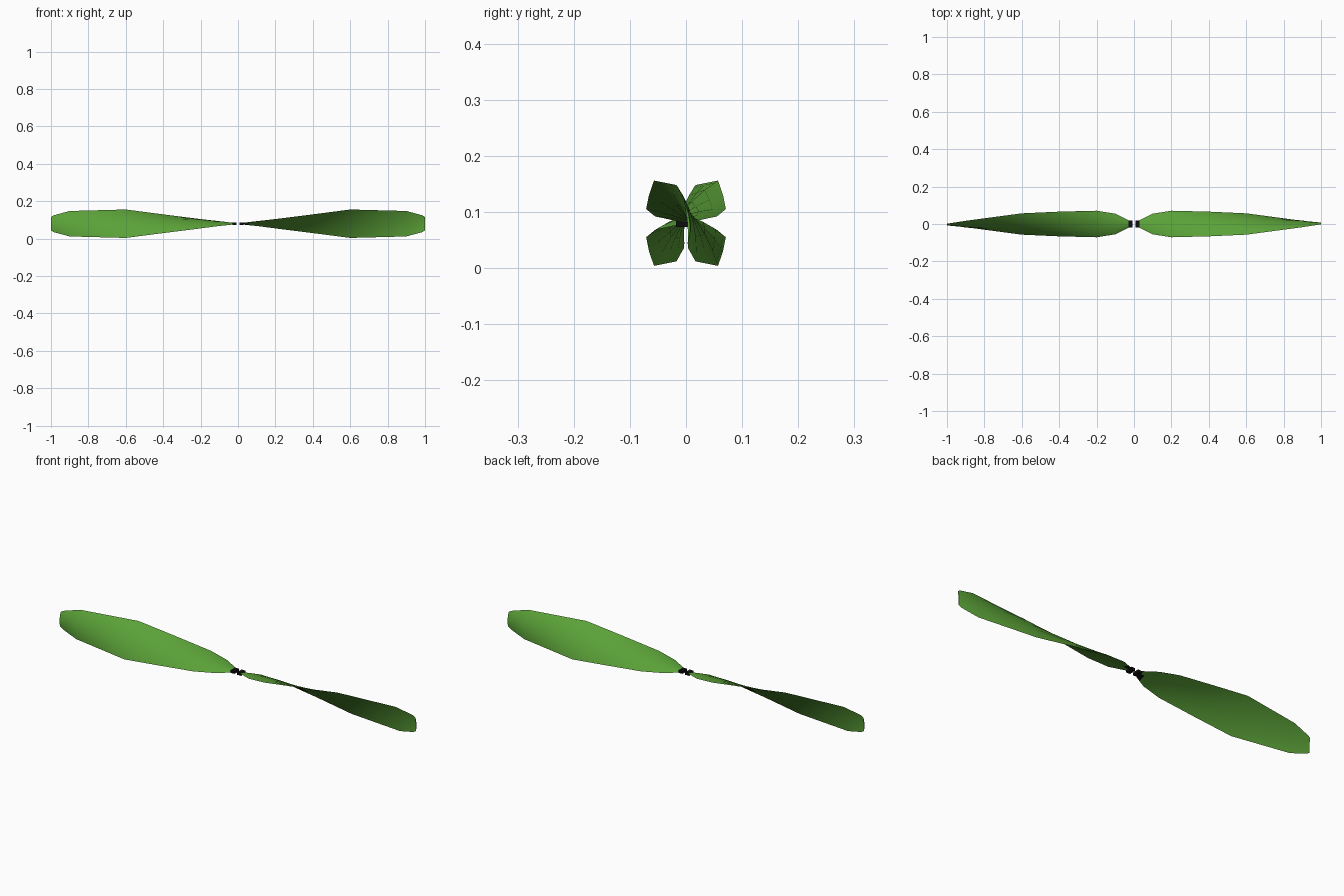
import bpy, bmesh, math
from mathutils import Vector

if "Cube" in bpy.data.objects:
    bpy.data.objects.remove(bpy.data.objects["Cube"])

CENTRE_Z = 0.08


def material(name, colour):
    m = bpy.data.materials.new(name)
    m.diffuse_color = (*colour, 1)
    m.use_nodes = True
    m.node_tree.nodes["Principled BSDF"].inputs["Base Color"].default_value = m.diffuse_color
    return m


green = material("leaf green", (0.105, 0.36, 0.04))
black = material("black", (0.004, 0.004, 0.004))

# blade stations: x, leading-edge half chord as (y, z) components
STATIONS = [(0.025, -0.018, 0.004), (0.06, -0.036, 0.008), (0.10, -0.055, 0.012),
            (0.20, -0.071, 0.025), (0.40, -0.066, 0.050), (0.60, -0.057, 0.076),
            (0.75, -0.037, 0.072), (0.90, -0.017, 0.068), (0.985, -0.004, 0.045),
            (1.0, -0.003, 0.036)]
N = 8


def section(x, ey, ez):
    """Thin cambered aerofoil loop: upper side, then back along the lower side."""
    edge = Vector((0, ey, ez))
    normal = Vector((0, ez, -ey))
    pts = []
    for i in range(2 * N):
        t = math.cos(math.pi * i / N)
        bulge = (1 - t * t) * (0.19 if i <= N else 0.07)
        pts.append(Vector((x, 0, 0)) + edge * t + normal * bulge)
    return pts


def finish(bm, name, turn):
    bmesh.ops.recalc_face_normals(bm, faces=bm.faces)
    mesh = bpy.data.meshes.new(name)
    bm.to_mesh(mesh)
    bm.free()
    mesh.materials.append(green)
    mesh.materials.append(black)
    ob = bpy.data.objects.new(name, mesh)
    bpy.context.collection.objects.link(ob)
    ob.location.z = CENTRE_Z
    ob.rotation_euler.z = turn
    return ob


def make_blade(name, turn):
    bm = bmesh.new()
    rings = [[bm.verts.new(p) for p in section(*s)] for s in STATIONS]
    for k, (a, b) in enumerate(zip(rings, rings[1:])):
        for i in range(2 * N):
            j = (i + 1) % (2 * N)
            f = bm.faces.new((a[i], a[j], b[j], b[i]))
            # black patch under the trailing half of the root
            if k == 0 and N <= i < N + N // 2:
                f.material_index = 1
    bm.faces.new(rings[0])
    bm.faces.new(rings[-1])
    ob = finish(bm, name, turn)
    bpy.context.view_layer.objects.active = ob
    ob.select_set(True)
    bpy.ops.object.shade_smooth_by_angle(angle=math.radians(35))
    ob.select_set(False)


def make_root_clip(name, turn):
    bm = bmesh.new()
    bmesh.ops.create_cube(bm, size=1)
    for v in bm.verts:
        v.co = Vector((0.019 + v.co.x * 0.022, v.co.y * 0.036, v.co.z * 0.013))
    for f in bm.faces:
        f.material_index = 1
    finish(bm, name, turn)


# two identical halves, turned half a revolution apart
for side, turn in (("right", 0), ("left", math.pi)):
    make_blade(side + "_blade", turn)
    make_root_clip(side + "_root_clip", turn)
